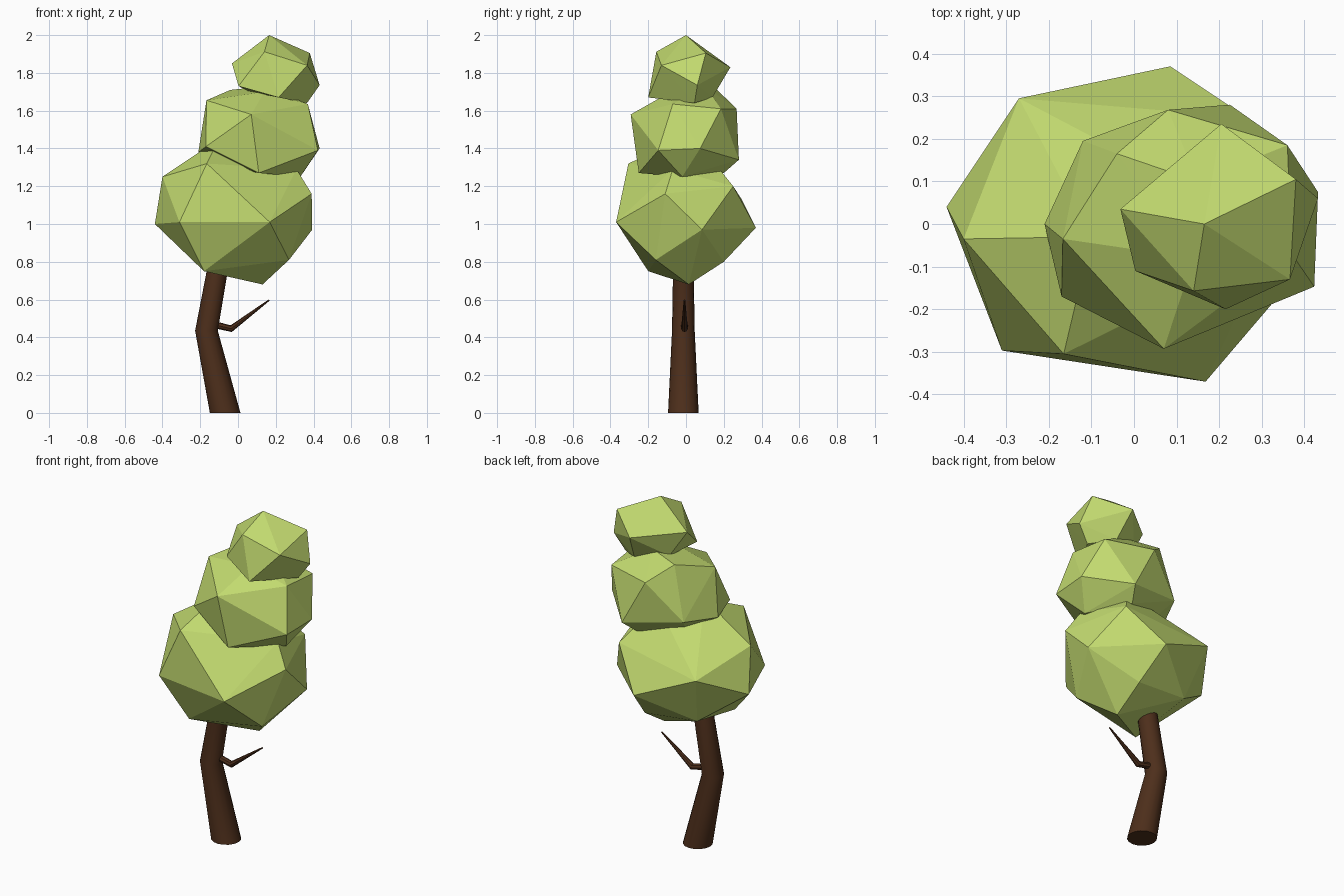
import bpy, bmesh, math
from mathutils import Vector

if "Cube" in bpy.data.objects:
    bpy.data.objects.remove(bpy.data.objects["Cube"])


def material(name, color):
    m = bpy.data.materials.new(name)
    m.diffuse_color = (*color, 1)
    m.use_nodes = True
    m.node_tree.nodes["Principled BSDF"].inputs["Base Color"].default_value = m.diffuse_color
    return m


LEAF = material("leaf_green", (0.54, 0.70, 0.16))
BARK = material("bark_brown", (0.075, 0.028, 0.011))


def finish(name, bm, mat, smooth=False):
    bmesh.ops.recalc_face_normals(bm, faces=bm.faces)
    mesh = bpy.data.meshes.new(name)
    bm.to_mesh(mesh)
    bm.free()
    mesh.materials.append(mat)
    ob = bpy.data.objects.new(name, mesh)
    bpy.context.collection.objects.link(ob)
    if smooth:
        bpy.ops.object.select_all(action='DESELECT')
        ob.select_set(True)
        bpy.context.view_layer.objects.active = ob
        bpy.ops.object.shade_smooth_by_angle(angle=math.radians(40))
    return ob


def clump(name, corners):
    """Faceted leaf clump: the hull around a few corner points."""
    bm = bmesh.new()
    for c in corners:
        bm.verts.new(c)
    bmesh.ops.convex_hull(bm, input=bm.verts[:])
    loose = [v for v in bm.verts if not v.link_faces]
    bmesh.ops.delete(bm, geom=loose, context='VERTS')
    return finish(name, bm, LEAF)


def tube(name, rings, y, sides):
    """Tapered limb in the xz plane; each ring is x, z, radius, tilt in degrees."""
    bm = bmesh.new()
    loops = []
    for x, z, r, tilt in rings:
        t = math.radians(tilt)
        loop = []
        for i in range(sides):
            a = 2 * math.pi * i / sides
            u, v = r * math.cos(a), r * math.sin(a)
            loop.append(bm.verts.new((x + u * math.cos(t), y + v, z - u * math.sin(t))))
        loops.append(loop)
    for a, b in zip(loops, loops[1:]):
        for i in range(sides):
            j = (i + 1) % sides
            bm.faces.new((a[i], a[j], b[j], b[i]))
    bm.faces.new(loops[0])
    bm.faces.new(loops[-1])
    return finish(name, bm, BARK, True)


# Bent trunk, running up into the lowest clump
tube("trunk", [(-0.068, 0, 0.081, 0), (-0.167, 0.435, 0.06, 0),
               (-0.112, 0.74, 0.055, 8), (-0.09, 0.88, 0.052, 8)], -0.014, 16)

# Twig with an elbow
tube("branch", [(-0.15, 0.473, 0.019, 105), (-0.036, 0.446, 0.018, 80),
                (0.166, 0.598, 0.004, 53)], -0.008, 8)

# Lowest clump
clump("lower_foliage", [
    (-0.44, 0.04, 1.00), (-0.40, -0.035, 1.25), (-0.31, -0.297, 1.01),
    (0.168, -0.37, 1.01), (-0.165, -0.305, 1.32), (0.13, 0.015, 0.68),
    (-0.18, -0.20, 0.75), (0.27, -0.16, 0.81), (0.39, -0.11, 1.16),
    (0.393, 0.085, 0.97), (0.265, 0.25, 1.20), (0.085, 0.37, 0.98),
    (-0.27, 0.295, 1.13), (0.13, 0.20, 0.80), (-0.20, 0.18, 0.83),
    (0.31, -0.07, 1.29), (-0.10, -0.03, 1.45), (0.12, 0.09, 1.40)])

# Middle clump
clump("middle_foliage", [
    (0.07, -0.293, 1.58), (-0.17, -0.17, 1.41), (-0.21, 0.0, 1.38),
    (-0.167, -0.035, 1.655), (0.11, -0.25, 1.27), (0.423, -0.147, 1.39),
    (0.432, 0.075, 1.40), (0.36, 0.185, 1.61), (0.37, -0.07, 1.635),
    (0.08, 0.268, 1.61), (0.225, 0.28, 1.34), (-0.12, 0.195, 1.40),
    (-0.04, 0.165, 1.71), (0.14, -0.08, 1.70), (0.15, 0.10, 1.73),
    (0.33, -0.02, 1.25), (0.18, 0.20, 1.27), (-0.05, 0.08, 1.30)])

# Top clump
clump("top_foliage", [
    (0.165, 0.0, 2.0), (-0.032, 0.035, 1.85), (0.205, 0.235, 1.83),
    (0.38, 0.105, 1.905), (0.366, -0.13, 1.84), (0.14, -0.157, 1.912),
    (0.215, -0.20, 1.67), (0.003, -0.11, 1.73), (0.432, 0.06, 1.735),
    (0.365, 0.045, 1.64), (0.24, 0.14, 1.67), (0.06, 0.07, 1.70)])
